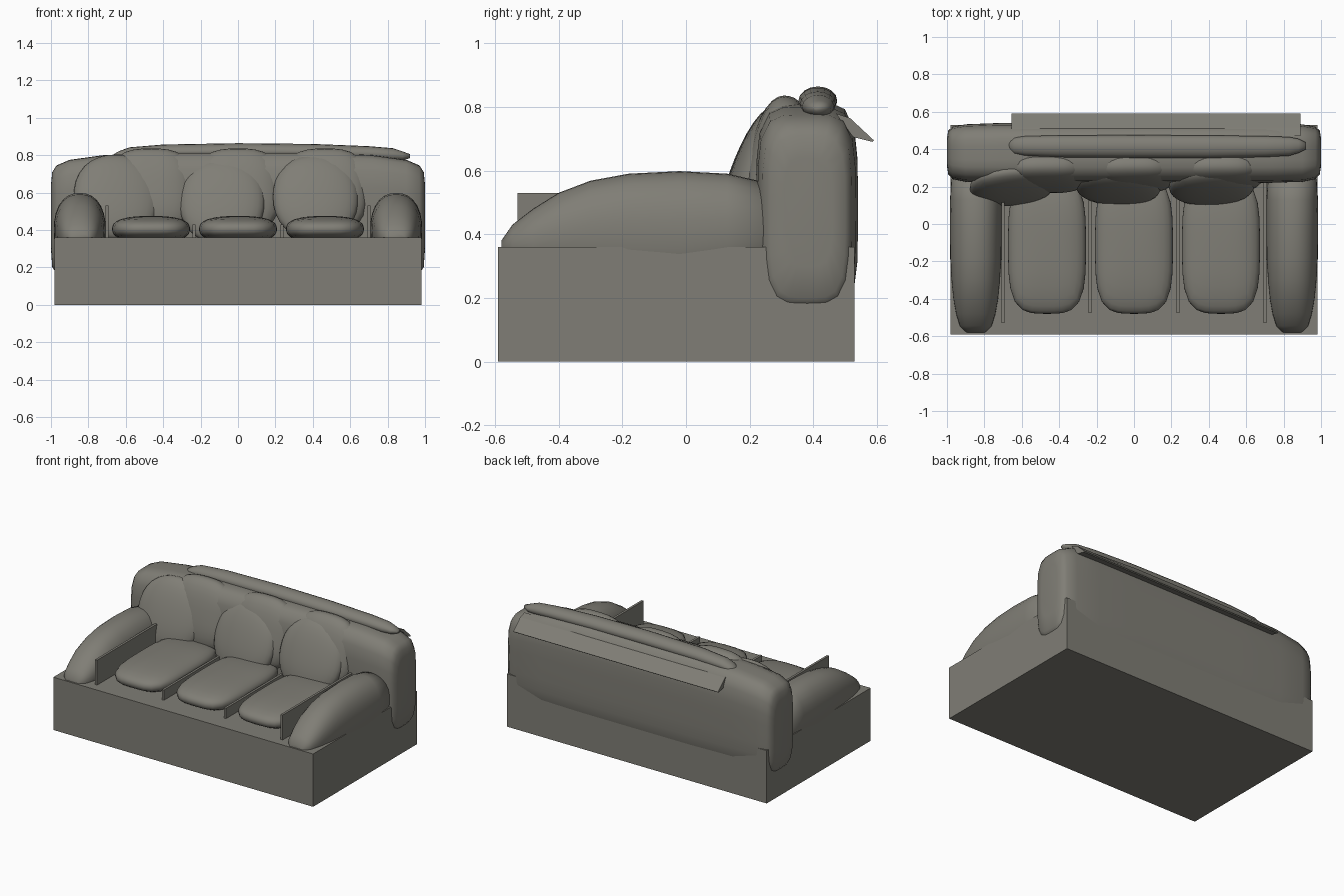
import bpy, bmesh, math
from mathutils import Vector, Matrix

if "Cube" in bpy.data.objects:
    bpy.data.objects.remove(bpy.data.objects["Cube"])

mat = bpy.data.materials.new("warm grey fabric")
mat.diffuse_color = (0.215, 0.208, 0.180, 1)
mat.use_nodes = True
mat.node_tree.nodes["Principled BSDF"].inputs["Base Color"].default_value = mat.diffuse_color


def finish(name, bm, smooth=True):
    bmesh.ops.recalc_face_normals(bm, faces=bm.faces)
    me = bpy.data.meshes.new(name)
    bm.to_mesh(me)
    bm.free()
    me.materials.append(mat)
    ob = bpy.data.objects.new(name, me)
    bpy.context.collection.objects.link(ob)
    for f in me.polygons:
        f.use_smooth = smooth
    return ob


def box(name, lo, hi):
    bm = bmesh.new()
    bmesh.ops.create_cube(bm, size=1)
    lo, hi = Vector(lo), Vector(hi)
    for v in bm.verts:
        v.co = Vector((lo[i] + (v.co[i] + 0.5) * (hi[i] - lo[i]) for i in range(3)))
    return finish(name, bm, False)


def cushion(name, centre, half, p, q, tilt=0, turn=0):
    """Pillow: outline exponent p in the plane of its two long axes (x, z), q through its thickness (y)."""
    bm = bmesh.new()
    bmesh.ops.create_cube(bm, size=2)
    bmesh.ops.subdivide_edges(bm, edges=bm.edges[:], cuts=7, use_grid_fill=True)
    rot = Matrix.Rotation(turn, 3, 'Z') @ Matrix.Rotation(tilt, 3, 'X')
    for v in bm.verts:
        d = Vector([math.tan(c * math.pi / 4) for c in v.co])
        x, y, z = (abs(c) for c in d)
        r = ((x ** p + z ** p) ** (q / p) + y ** q) ** (1 / q)
        d /= r
        v.co = rot @ Vector((d.x * half[0], d.y * half[1], d.z * half[2])) + Vector(centre)
    return finish(name, bm)


def loft(name, stations, place, p_top, p_low, n=28):
    """Stations: (t, a0, a1, b0, b1); each is a superellipse between a0..a1 and b0..b1."""
    bm = bmesh.new()
    rings = []
    for t, a0, a1, b0, b1 in stations:
        ring = []
        for i in range(n):
            c, s = math.cos(2 * math.pi * i / n), math.sin(2 * math.pi * i / n)
            p = p_top if s > 0 else p_low
            r = (abs(c) ** p + abs(s) ** p) ** (-1 / p)
            a = (a0 + a1) / 2 + c * r * (a1 - a0) / 2
            b = (b0 + b1) / 2 + s * r * (b1 - b0) / 2
            ring.append(bm.verts.new(place(t, a, b)))
        rings.append(ring)
    for r0, r1 in zip(rings, rings[1:]):
        for i in range(n):
            bm.faces.new((r0[i], r0[(i + 1) % n], r1[(i + 1) % n], r1[i]))
    bm.faces.new(rings[0])
    bm.faces.new(rings[-1])
    return finish(name, bm)


along_x = lambda t, a, b: (t, a, b)

# base
box("base", (-0.98, -0.59, 0), (0.98, 0.53, 0.36))

# backrest, symmetric in x
half = [(1.0, 0.31, 0.46, 0.30, 0.64), (0.993, 0.265, 0.50, 0.20, 0.71),
        (0.97, 0.24, 0.52, 0.17, 0.745), (0.90, 0.225, 0.533, 0.15, 0.775),
        (0.72, 0.22, 0.54, 0.14, 0.80), (0.4, 0.22, 0.54, 0.13, 0.815)]
loft("backrest", [(-s[0],) + s[1:] for s in half] + half[::-1], along_x, 4.5, 4)

# arms
arm = [(-0.58, -0.05, 0.05, 0.33, 0.38), (-0.545, -0.085, 0.085, 0.30, 0.43),
       (-0.48, -0.105, 0.105, 0.27, 0.48), (-0.40, -0.12, 0.12, 0.25, 0.53),
       (-0.30, -0.13, 0.13, 0.23, 0.568), (-0.18, -0.137, 0.137, 0.21, 0.59),
       (-0.02, -0.139, 0.139, 0.20, 0.598), (0.13, -0.138, 0.138, 0.23, 0.59),
       (0.24, -0.13, 0.13, 0.26, 0.565), (0.27, -0.10, 0.10, 0.29, 0.50)]
for side, s in (("left", -1), ("right", 1)):
    loft(side + "_arm", arm, lambda t, a, b: (s * (0.846 + a), t, b), 2.3, 2.3)
    # upright divider plates
    box(side + "_tall_divider", (s * 0.70 - 0.008, -0.53, 0.30), (s * 0.70 + 0.008, 0.28, 0.53))
    box(side + "_low_divider", (s * 0.234 - 0.008, -0.475, 0.30), (s * 0.234 + 0.008, 0.28, 0.43))

# seat cushions (thickness axis turned upright) and back cushions
for i, x in enumerate((-0.465, 0, 0.465)):
    cushion(f"seat_cushion_{i}", (x, -0.115, 0.405), (0.208, 0.07, 0.365), 3.6, 2.6, math.pi / 2)
    cushion(f"back_cushion_{i}", (x, 0.27, 0.61), (0.225, 0.085, 0.23), 3, 2.5, math.radians(-14))

# loose round pillows
for i, (x, turn, z) in enumerate(((-0.65, 5, 0.575), (-0.085, -2, 0.555), (0.415, 2, 0.575))):
    cushion(f"loose_pillow_{i}", (x, 0.205, z), (0.228, 0.068, 0.24), 2.2, 2.2,
            math.radians(-20), math.radians(turn))

# roll on the top edge
loft("top_roll", [(-0.68, 0.40, 0.44, 0.765, 0.795), (-0.64, 0.375, 0.462, 0.765, 0.82),
                  (-0.58, 0.365, 0.47, 0.768, 0.842), (-0.4, 0.357, 0.474, 0.772, 0.857),
                  (0, 0.354, 0.475, 0.775, 0.864), (0.4, 0.352, 0.474, 0.772, 0.86),
                  (0.7, 0.358, 0.47, 0.768, 0.848), (0.83, 0.365, 0.465, 0.765, 0.837),
                  (0.88, 0.38, 0.455, 0.77, 0.82), (0.92, 0.40, 0.435, 0.785, 0.805)],
     along_x, 2, 2, 16)

# fold hanging off the back
bm = bmesh.new()
profile = [(0.47, 0.78), (0.515, 0.765), (0.59, 0.695), (0.585, 0.69), (0.525, 0.705)]
ends = [[bm.verts.new((x, y, z)) for y, z in profile] for x in (-0.655, 0.89)]
for e in ends:
    bm.faces.new(e)
for i in range(5):
    j = (i + 1) % 5
    bm.faces.new((ends[0][i], ends[0][j], ends[1][j], ends[1][i]))
finish("back_fold", bm, False)
